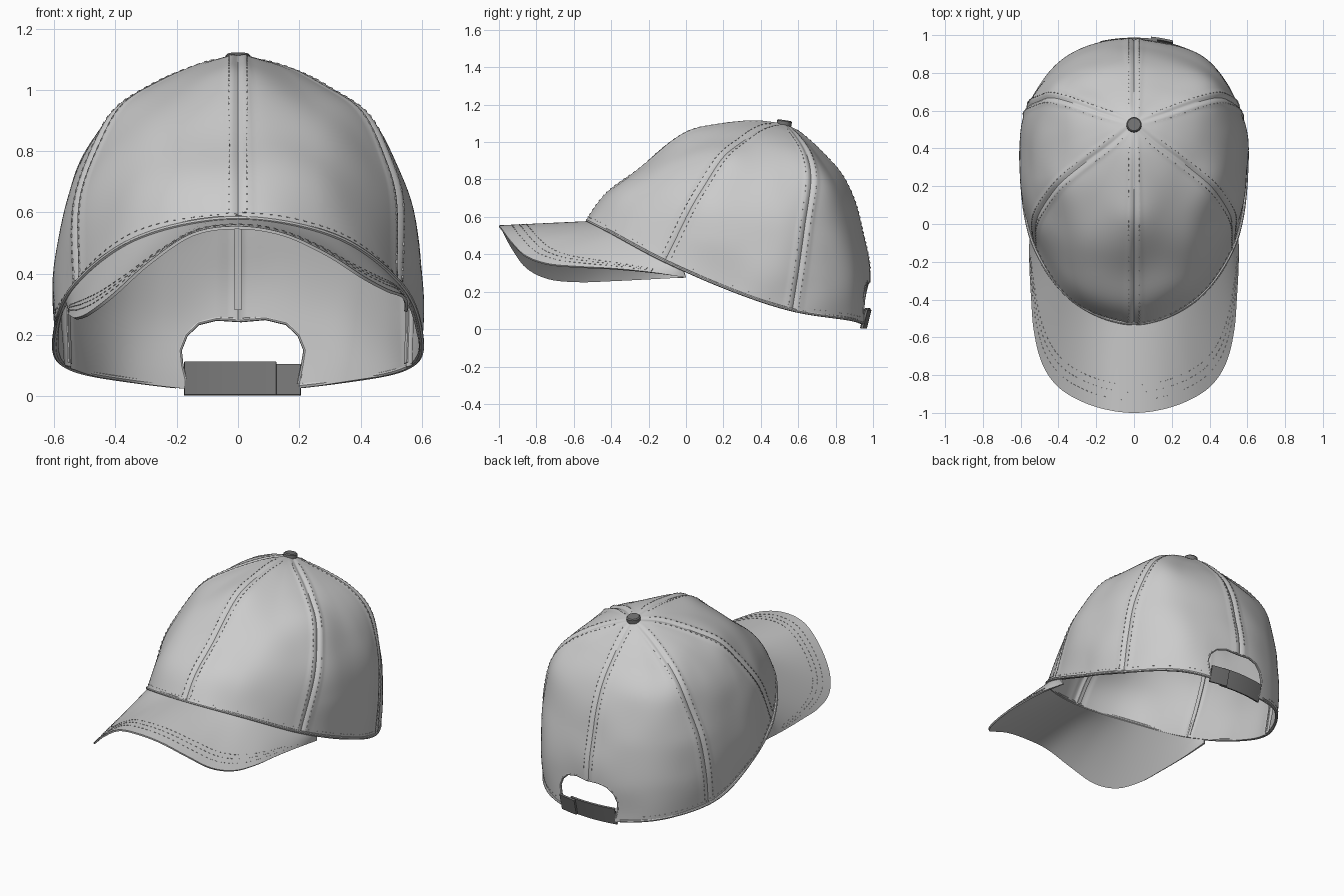
import bpy, bmesh, math
from mathutils import Vector, Matrix, noise
from mathutils.bvhtree import BVHTree

if "Cube" in bpy.data.objects:
    bpy.data.objects.remove(bpy.data.objects["Cube"])

# Crown meridians (right half, front to back): rim upward, sharing one apex
APEX = (0, .53, 1.1)
MERIDIANS = [[Vector(p) for p in m + [APEX]] for m in (
    [(0, -.53, .577), (0, -.42, .72), (0, -.24, .86), (0, -.04, 1.03), (0, .15, 1.09), (0, .35, 1.115)],
    [(.32, -.41, .515), (.31, -.30, .70), (.29, -.14, .85), (.24, .04, .97), (.16, .21, 1.05), (.07, .38, 1.1)],
    [(.53, -.12, .36), (.525, -.02, .56), (.495, .08, .74), (.41, .20, .925), (.28, .31, 1.015), (.13, .42, 1.08)],
    [(.595, .25, .20), (.60, .28, .42), (.56, .32, .63), (.485, .37, .82), (.34, .43, .975), (.16, .49, 1.065)],
    [(.565, .57, .095), (.568, .61, .33), (.54, .64, .56), (.46, .67, .79), (.35, .65, .93), (.175, .59, 1.035)],
    [(.35, .88, .045), (.36, .885, .30), (.34, .86, .53), (.29, .81, .76), (.19, .71, .92), (.09, .62, 1.03)],
    [(0, .97, .015), (0, .98, .27), (0, .94, .52), (0, .87, .77), (0, .74, .93), (0, .62, 1.045)])]
SEAMS = (0, 2, 4, 6, 8, 10)

def cr(a, b, c, d, t):
    return (b * 2 + (c - a) * t + (a * 2 - b * 5 + c * 4 - d) * t * t
            + (b * 3 - a - c * 3 + d) * t ** 3) * .5

def spline(pts, t):
    n = len(pts) - 1
    i = max(0, min(int(t), n - 1))
    a = pts[i - 1] if i else pts[0] * 2 - pts[1]
    d = pts[i + 2] if i + 2 <= n else pts[n] * 2 - pts[n - 1]
    return cr(a, pts[i], pts[i + 1], d, t - i)

def meridian(i, t):
    i %= 12
    p = spline(MERIDIANS[min(i, 12 - i)], t)
    return p if i <= 6 else Vector((-p.x, p.y, p.z))

def crown(u, t):
    i = math.floor(u)
    return cr(*[meridian(i + k, t) for k in (-1, 0, 1, 2)], u - i)

def frame(u, t):
    """Point, outward normal and sideways stretch on the plain crown."""
    t = min(t, 5.9)
    p, e = crown(u, t), .02
    du, dt = (crown(u + e, t) - p) / e, (crown(u, t + e) - p) / e
    return p, du.cross(dt).normalized(), du.length

def surface(u, t):
    """Crown with sewn seam grooves and light cloth wrinkles."""
    if t > 5.99:
        return Vector(APEX)
    p, n, w = frame(u, t)
    d = abs(u - 2 * round(u / 2)) * w
    h = .006 * math.exp(-((d - .026) / .014) ** 2) - .007 * math.exp(-(d / .01) ** 2)
    return crown(u, t) + n * (h + .012 * noise.noise(p * 4)) * (1 - (t / 6) ** 4)

def span(a, b, n):
    return [a + (b - a) * i / n for i in range(n + 1)]

def finish(ob):
    bpy.ops.object.select_all(action='DESELECT')
    ob.select_set(True)
    bpy.context.view_layer.objects.active = ob
    bpy.ops.object.convert(target='MESH')
    bpy.ops.object.shade_smooth_by_angle(angle=math.radians(40))

def link(name, data):
    if isinstance(data, bmesh.types.BMesh):
        bm, data = data, bpy.data.meshes.new(name)
        bm.to_mesh(data)
    ob = bpy.data.objects.new(name, data)
    bpy.context.collection.objects.link(ob)
    return ob

def thicken(ob, thick, offset):
    m = ob.modifiers.new("thickness", 'SOLIDIFY')
    m.thickness, m.offset = thick, offset
    return ob

def sheet(name, f, us, vs, thick, offset=-1):
    bm = bmesh.new()
    g = [[bm.verts.new(f(u, v)) for v in vs] for u in us]
    for a, b in zip(g, g[1:]):
        for j in range(len(vs) - 1):
            bm.faces.new((a[j], b[j], b[j + 1], a[j + 1]))
    bmesh.ops.remove_doubles(bm, verts=bm.verts, dist=1e-5)
    return thicken(link(name, bm), thick, offset)

def tube(name, pts, r):
    cu = bpy.data.curves.new(name, 'CURVE')
    cu.dimensions, cu.bevel_depth, cu.bevel_resolution, cu.use_fill_caps = '3D', r, 2, True
    s = cu.splines.new('POLY')
    s.points.add(len(pts) - 1)
    for q, p in zip(s.points, pts):
        q.co = (*p, 1)
    finish(link(name, cu))

def stitches(name, rows, gap=.027):
    """Tiny boxes at even spacing along rows of (point, normal)."""
    bm = bmesh.new()
    for row in rows:
        run = 0
        for (p, n), (q, _) in zip(row, row[1:]):
            run += (q - p).length
            if run >= gap:
                run = 0
                x = (q - p).normalized()
                y = n.cross(x).normalized()
                m = Matrix((x, y, x.cross(y))).transposed().to_4x4()
                m = Matrix.Translation(p) @ m @ Matrix.Diagonal((.012, .003, .004, 1))
                bmesh.ops.create_cube(bm, size=1, matrix=m)
    link(name, bm)

# Crown shell
shell = sheet("crown", surface, span(0, 12, 240), span(0, 6, 45), .01)
bvh = BVHTree.FromPolygons([v.co for v in shell.data.vertices], [p.vertices[:] for p in shell.data.polygons])

# Arched back opening with bound edge
ARCH = [(-.17, .04), (-.185, .10), (-.19, .15), (-.17, .20), (-.13, .238), (-.07, .253), (.01, .248),
        (.09, .255), (.16, .238), (.20, .20), (.22, .15), (.212, .10), (.20, .04)]
bm = bmesh.new()
bm.faces.new([bm.verts.new((x, 1, z)) for x, z in [(-.17, -.1)] + ARCH + [(.20, -.1)]])
cutter = thicken(link("opening_cutter", bm), .6, 0)
cutter.hide_render = True
b = shell.modifiers.new("opening", 'BOOLEAN')
b.operation, b.object, b.solver = 'DIFFERENCE', cutter, 'EXACT'
finish(shell)
bpy.data.objects.remove(cutter)
hits = [bvh.ray_cast(Vector((x, 2, z)), Vector((0, -1, 0)))[0] for x, z in ARCH]
tube("opening_binding", [h - Vector((0, .005, 0)) for h in hits if h], .007)

# Rim binding and inside seam tapes
tube("rim_binding", [crown(u, .03) for u in span(-5.45, 5.45, 120)], .009)
for k in SEAMS:
    def tape(w, t):
        p, n, s = frame(k, t)
        return crown(k + w * .012 / s, t) - n * .016
    finish(sheet("seam_tape", tape, (-1, 0, 1), span(1.05 if k == 6 else .05, 5.2, 24), .004))

# Stitching beside the seams and above the rim
def on_crown(u, t):
    return surface(u, t), frame(u, t)[1]

rows = [[on_crown(k + side * min(.45, .028 / frame(k, t)[2]), t)
         for t in span(1.15 if k == 6 else .1, 5.4, 160)] for k in SEAMS for side in (-1, 1)]
rows.append([on_crown(u, .13) for u in span(-5.3, 5.3, 500)])
stitches("crown_stitches", rows)

# Brim, slightly twisted down on the left
RIGHT = [(.552, 0, .275), (.555, -.19, .305), (.545, -.39, .325), (.53, -.57, .335), (.488, -.735, .35),
         (.41, -.855, .392), (.292, -.933, .467), (.15, -.982, .532), (0, -1, .555)]
OUTER = [Vector(p) for p in RIGHT]
OUTER += [Vector((-x, y, z - .08 * math.sin(math.pi * min(1, k / 6.8))))
          for k, (x, y, z) in reversed(list(enumerate(RIGHT[:8])))]

def brim(p, v):
    return crown(2.3 * (8 - p) / 8, 0).lerp(spline(OUTER, p), v)

def on_brim(p, v):
    a = brim(p, v)
    return a, (brim(p + .05, v) - a).cross(brim(p, v + .05) - a).normalized()

finish(sheet("brim", brim, span(0, 16, 96), span(-.01, 1, 14), .01))
stitches("brim_stitches", [[on_brim(p, v) for p in span(.9, 15.1, 500)] for v in (.86, .77, .69)])

# Adjustable back strap in two overlapping pieces
dark = bpy.data.materials.new("dark_trim")
dark.diffuse_color = (.17, .17, .17, 1)
dark.use_nodes = True
dark.node_tree.nodes["Principled BSDF"].inputs["Base Color"].default_value = dark.diffuse_color
for name, x0, x1, top, out in (("strap_long", -.175, .125, .112, -.006), ("strap_short", .09, .205, .104, .006)):
    ob = sheet(name, lambda x, z: Vector((x, .984 + out - .6 * x * x + .25 * (z - .1), z)),
               span(x0, x1, 12), (.004, top), .012, 0)
    ob.data.materials.append(dark)
    finish(ob)

# Top button
bpy.ops.mesh.primitive_cylinder_add(vertices=24, radius=.04, depth=.035, location=(0, .525, 1.1),
                                    rotation=(-.15, 0, 0))
button = bpy.context.object
button.name = "top_button"
button.modifiers.new("round", 'BEVEL').width = .006
button.data.materials.append(dark)
finish(button)
